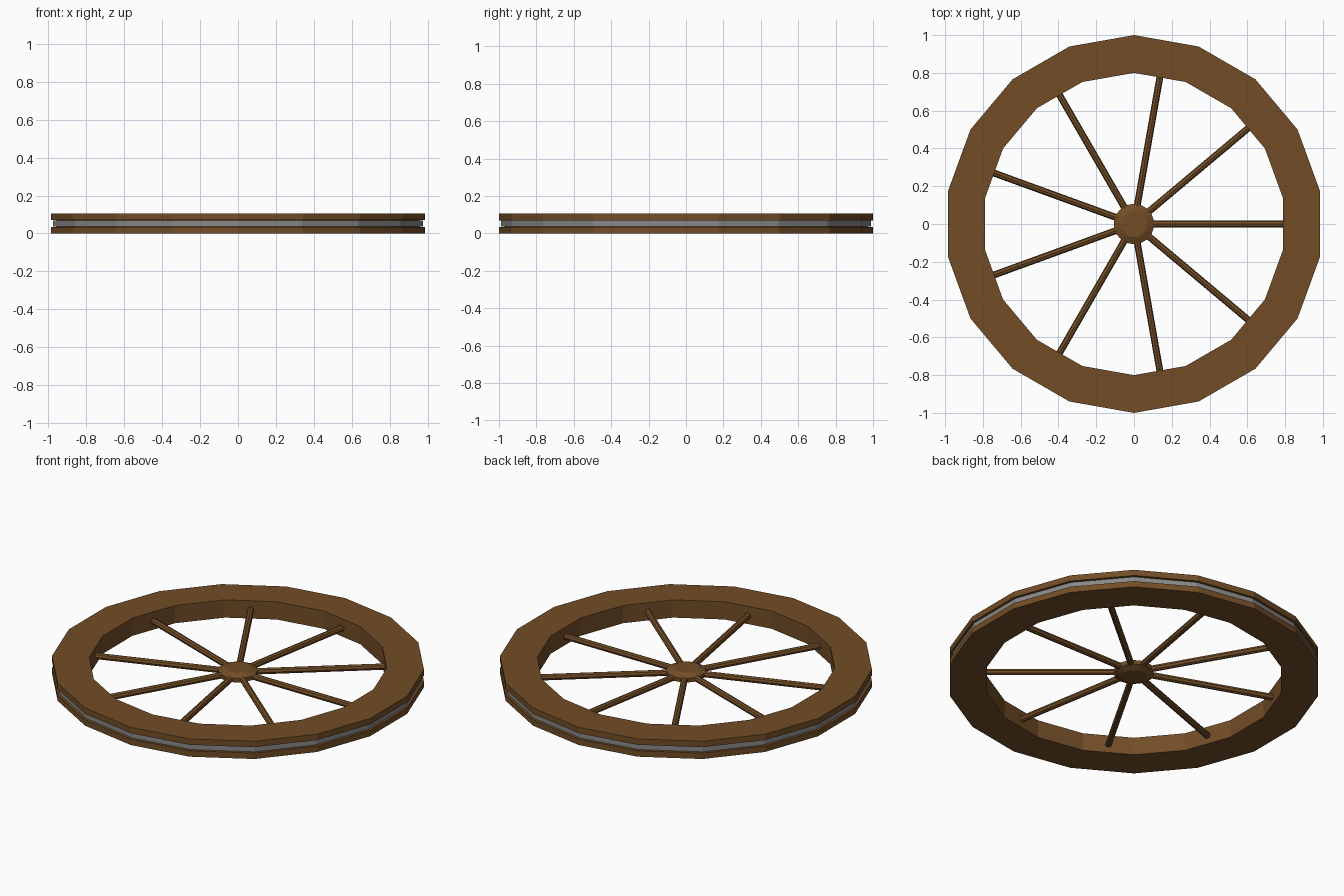
import bpy, bmesh, math
from mathutils import Matrix

cube = bpy.data.objects.get("Cube")
if cube:
    bpy.data.objects.remove(cube, do_unlink=True)


def material(name, color):
    m = bpy.data.materials.new(name)
    m.use_nodes = True
    m.diffuse_color = color
    m.node_tree.nodes["Principled BSDF"].inputs["Base Color"].default_value = color
    return m


wood = material("brown wood", (0.17, 0.075, 0.02, 1))
metal = material("grey metal", (0.25, 0.25, 0.25, 1))
MID = 0.05


def finish(name, bm, mat):
    bmesh.ops.recalc_face_normals(bm, faces=bm.faces)
    me = bpy.data.meshes.new(name)
    bm.to_mesh(me)
    bm.free()
    me.materials.append(mat)
    ob = bpy.data.objects.new(name, me)
    bpy.context.collection.objects.link(ob)
    return ob


def lathe(name, profile, sides, mat, closed=True):
    """Revolve (radius, z) points about the z axis, first corner on +y."""
    bm = bmesh.new()
    rings = []
    for r, z in profile:
        angles = [math.pi / 2 + math.tau * i / sides for i in range(sides)]
        rings.append([bm.verts.new((r * math.cos(a), r * math.sin(a), z)) for a in angles])
    pairs = list(zip(rings, rings[1:]))
    if closed:
        pairs.append((rings[-1], rings[0]))
    else:
        bm.faces.new(rings[0])
        bm.faces.new(rings[-1])
    for a, b in pairs:
        for i in range(sides):
            j = (i + 1) % sides
            bm.faces.new((a[i], a[j], b[j], b[i]))
    return finish(name, bm, mat)


# Rim with a groove around its outer edge
lathe("rim", [(0.8, 0), (1, 0), (1, 0.035), (0.97, 0.035),
              (0.97, 0.07), (1, 0.07), (1, 0.105), (0.8, 0.105)], 18, wood)

# Metal band seated in the groove
lathe("metal_band", [(0.96, 0.037), (0.988, 0.037), (0.988, 0.068), (0.96, 0.068)], 18, metal)

# Rounded hub
lathe("hub", [(0.07, MID - 0.03), (0.107, MID - 0.012),
              (0.107, MID + 0.012), (0.07, MID + 0.03)], 18, wood, closed=False)

# Spokes: slim eight-sided rods
SPOKES = 9
for k in range(SPOKES):
    bm = bmesh.new()
    bmesh.ops.create_cone(bm, cap_ends=True, segments=8, radius1=0.018, radius2=0.018, depth=0.74)
    place = (Matrix.Translation((0, 0, MID)) @ Matrix.Rotation(math.tau * k / SPOKES, 4, "Z")
             @ Matrix.Translation((0.43, 0, 0)) @ Matrix.Rotation(math.pi / 2, 4, "Y"))
    bmesh.ops.transform(bm, matrix=place, verts=bm.verts)
    finish(f"spoke_{k + 1}", bm, wood)
